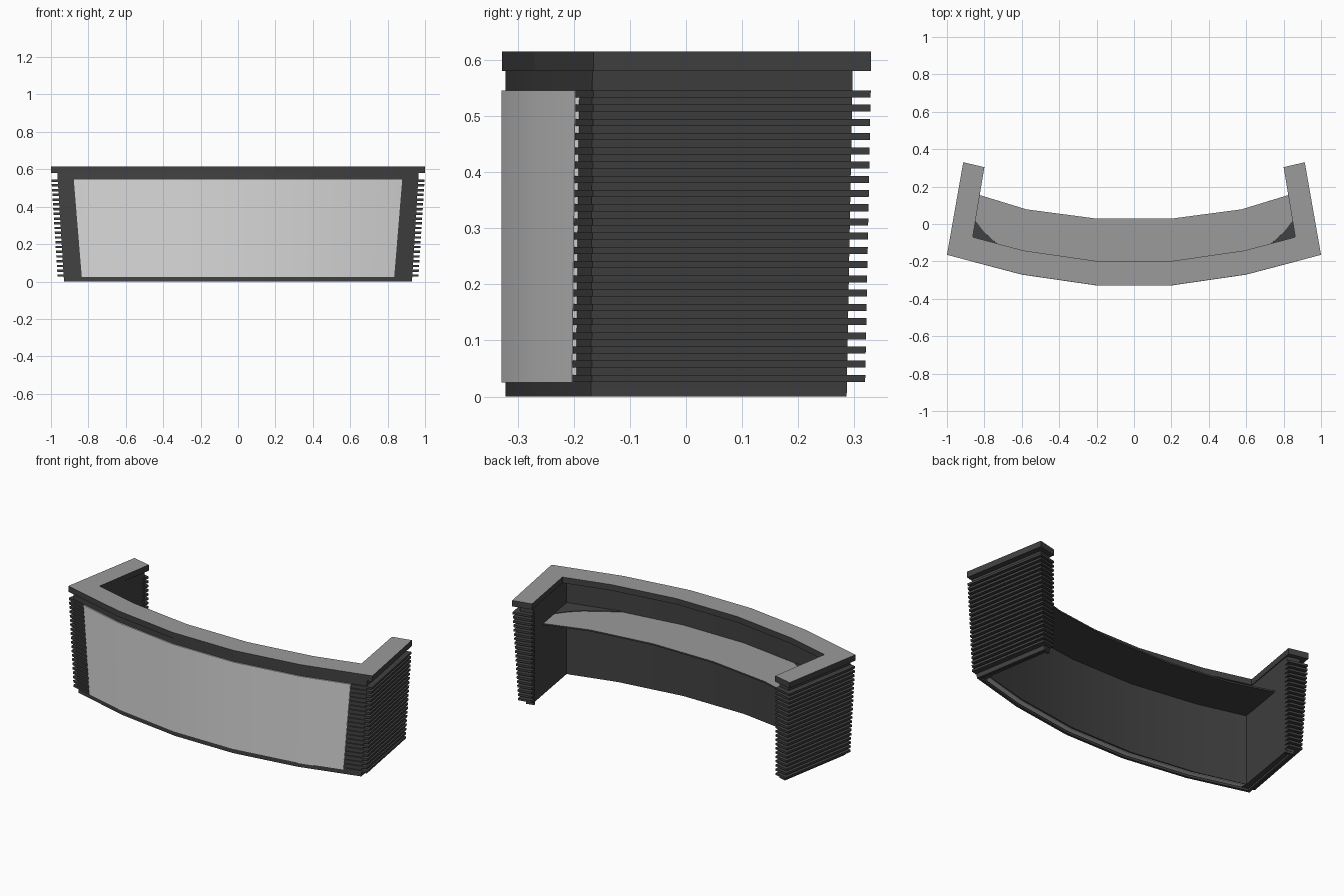
import bpy, bmesh, math

if "Cube" in bpy.data.objects:
    bpy.data.objects.remove(bpy.data.objects["Cube"])

def material(name, v):
    m = bpy.data.materials.new(name)
    m.diffuse_color = (v, v, v, 1)
    m.use_nodes = True
    m.node_tree.nodes["Principled BSDF"].inputs["Base Color"].default_value = m.diffuse_color
    return m

DARK = material("dark grey", 0.053)
MID = material("mid grey", 0.325)
LIGHT = material("light grey", 0.69)

def factors(z):
    t = max(0, 1 - z / 0.58)
    return 1 - 0.037 * t, 1 - 0.017 * t

def taper(x, y, z):
    """The body narrows slightly toward the floor."""
    sx, sy = factors(z)
    return (x * sx, -0.328 + (y + 0.328) * sy, z)

def upright(pts, z):
    """Cancels the taper, for inner walls that stand vertical."""
    sx, sy = factors(z)
    return [(x / sx, -0.328 + (y + 0.328) / sy) for x, y in pts]

def add_prism(bm, plan, z0, z1, plan_low=None):
    low = [bm.verts.new(taper(x, y, z0)) for x, y in (plan_low or plan)]
    top = [bm.verts.new(taper(x, y, z1)) for x, y in plan]
    bm.faces.new(low[::-1])
    bm.faces.new(top)
    n = len(plan)
    for i in range(n):
        j = (i + 1) % n
        bm.faces.new((low[i], low[j], top[j], top[i]))

def finish(bm, name, mats, top_mat=False):
    bmesh.ops.recalc_face_normals(bm, faces=bm.faces)
    if top_mat:
        for f in bm.faces:
            f.material_index = 1 if f.normal.z > 0.9 else 0
    me = bpy.data.meshes.new(name)
    bm.to_mesh(me)
    bm.free()
    for m in mats:
        me.materials.append(m)
    ob = bpy.data.objects.new(name, me)
    bpy.context.collection.objects.link(ob)
    return ob

def smooth(ob):
    bpy.ops.object.select_all(action='DESELECT')
    ob.select_set(True)
    bpy.context.view_layer.objects.active = ob
    bpy.ops.object.shade_smooth_by_angle(angle=math.radians(30))

def mirrored(outer, inner):
    """Closed band from the right halves of its front and rear edges."""
    flip = lambda pts: [(-x, y) for x, y in pts]
    return flip(outer)[::-1] + outer + inner[::-1] + flip(inner)

def band(name, outer, inner, z0, z1, mats, top_mat=False, outer_low=None, inner_low=None):
    bm = bmesh.new()
    low = mirrored(outer_low or outer, inner_low or inner)
    add_prism(bm, mirrored(outer, inner), z0, z1, low)
    return finish(bm, name, mats, top_mat)

# Counter top: dark edge with mid grey upper face
band("counter_top",
     [(0.2, -0.328), (0.6, -0.27), (1.0, -0.165), (0.913, 0.33)],
     [(0.2, -0.198), (0.59, -0.142), (0.862, -0.07), (0.8, 0.304)],
     0.58, 0.615, [DARK, MID], True)

# Body: thin curved front wall and two wings, vertical on the inside
outer = [(0.2, -0.322), (0.6, -0.264), (0.966, -0.167), (0.885, 0.297)]
inner = [(0.2, -0.26), (0.59, -0.204), (0.876, -0.13), (0.81, 0.279)]
smooth(band("body", outer, inner, 0.012, 0.58, [DARK], False,
            None, upright(inner, 0.012)))

# Thin kick rim below the body
smooth(band("kick_rim",
            [(0.2, -0.322), (0.6, -0.264), (0.966, -0.167), (0.885, 0.297), (0.838, 0.285)],
            [(0.2, -0.307), (0.6, -0.249), (0.948, -0.156), (0.87, 0.278), (0.842, 0.271)],
            0.0, 0.012, [DARK]))

# Light front panel, narrower at the bottom
smooth(band("front_panel",
            [(0.2, -0.329), (0.6, -0.271), (0.88, -0.1975)],
            [(0.2, -0.315), (0.6, -0.257), (0.88, -0.1835)],
            0.025, 0.545, [LIGHT], False,
            [(0.2, -0.329), (0.6, -0.271), (0.866, -0.2012)],
            [(0.2, -0.315), (0.6, -0.257), (0.866, -0.187)]))

# Light strip under the front wall
band("base_strip",
     [(0.2, -0.3), (0.6, -0.242), (0.9, -0.163)],
     [(0.2, -0.27), (0.6, -0.212), (0.9, -0.133)],
     0.009, 0.0125, [LIGHT])

# Thin work surface behind the front wall
band("work_surface",
     [(0.2, -0.27), (0.6, -0.214), (0.885, -0.14)],
     [(0.2, 0.03), (0.58, 0.08), (0.844, 0.16)],
     0.425, 0.434, [DARK, MID], True)

# Dark inner corners of the work surface
bm = bmesh.new()
for s in (-1, 1):
    add_prism(bm, [(s * 0.885, -0.14), (s * 0.868, 0.035),
                   (s * 0.81, -0.04), (s * 0.75, -0.095), (s * 0.66, -0.15),
                   (s * 0.56, -0.215)], 0.43, 0.437)
finish(bm, "corner_plates", [DARK])

# Horizontal slats wrapped around each wing
bm = bmesh.new()
for i in range(21):
    z = 0.026 + i * 0.02535
    e = 0.866 + 0.014 * i / 20
    plan = [(e, -0.27 + (e - 0.6) * 0.2625), (1.0, -0.165), (0.913, 0.33)]
    plan += upright([(0.802, 0.304), (0.809, 0.262)], z)
    plan += [(0.87, 0.25), (0.94, -0.14)]
    for s in (-1, 1):
        add_prism(bm, [(s * x, y) for x, y in plan], z, z + 0.0125)
finish(bm, "wing_slats", [DARK])
